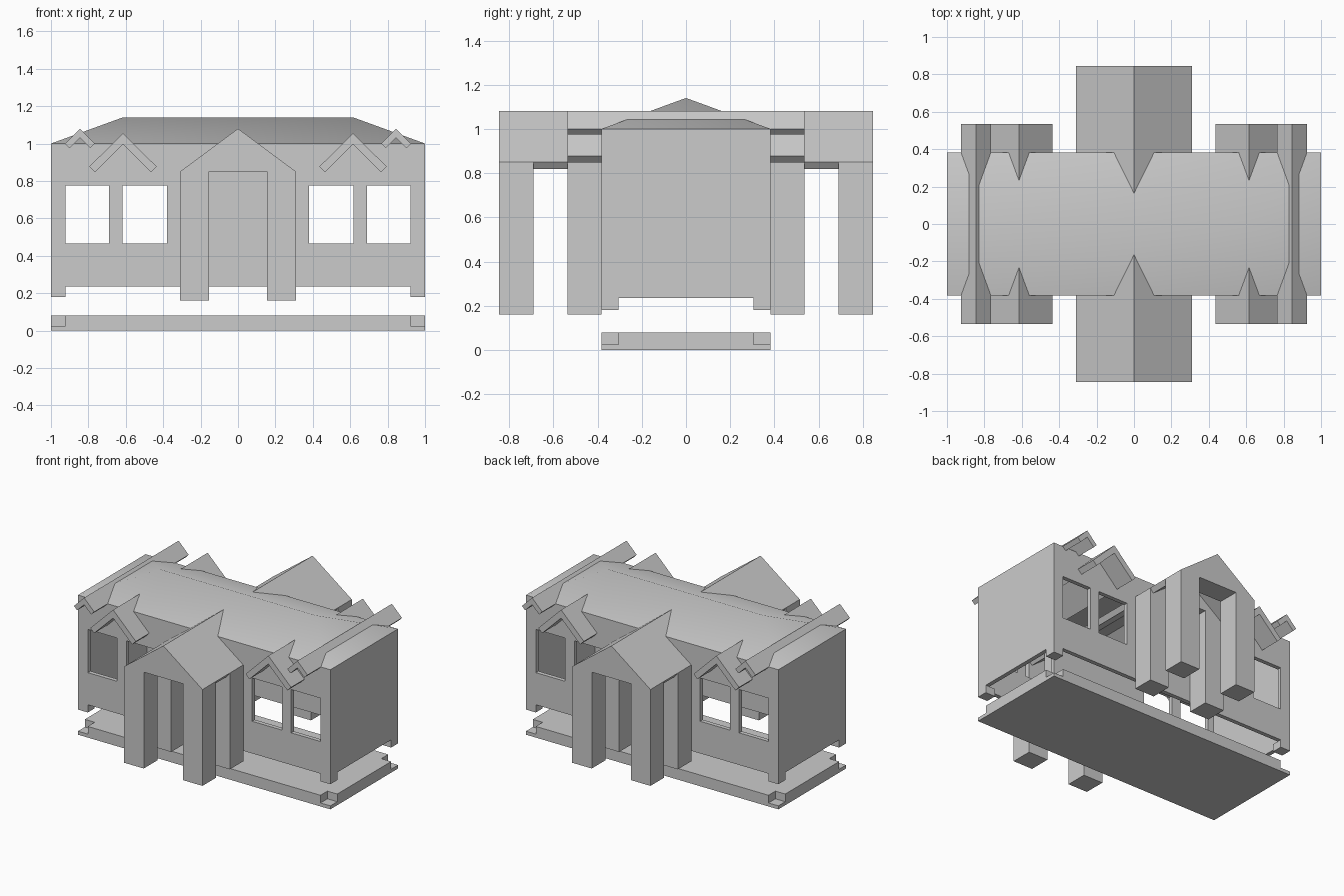
import bpy
import bmesh
from math import hypot
from mathutils import Matrix, Vector

old = bpy.data.objects.get("Cube")
if old:
    bpy.data.objects.remove(old, do_unlink=True)

GREY = (0.6, 0.6, 0.6, 1.0)
plaster = bpy.data.materials.new("plain_grey")
plaster.use_nodes = True
plaster.diffuse_color = GREY
plaster.node_tree.nodes["Principled BSDF"].inputs["Base Color"].default_value = GREY


def add_object(name, bm):
    bmesh.ops.recalc_face_normals(bm, faces=bm.faces)
    mesh = bpy.data.meshes.new(name)
    bm.to_mesh(mesh)
    bm.free()
    mesh.materials.append(plaster)
    obj = bpy.data.objects.new(name, mesh)
    bpy.context.scene.collection.objects.link(obj)
    return obj


def box(name, lo, hi):
    lo, hi = Vector(lo), Vector(hi)
    bm = bmesh.new()
    bmesh.ops.create_cube(bm, size=1)
    bmesh.ops.scale(bm, verts=bm.verts, vec=hi - lo)
    bmesh.ops.translate(bm, verts=bm.verts, vec=(lo + hi) / 2)
    return add_object(name, bm)


def panel(name, loops, y0, y1):
    """Extrude an (x, z) outline along y; further loops are holes."""
    curve = bpy.data.curves.new(name + "_outline", "CURVE")
    curve.dimensions = "2D"
    curve.fill_mode = "BOTH"
    curve.extrude = (y1 - y0) / 2
    for loop in loops:
        spline = curve.splines.new("POLY")
        spline.points.add(len(loop) - 1)
        for point, (x, z) in zip(spline.points, loop):
            point.co = (x, z, 0, 1)
        spline.use_cyclic_u = True
    helper = bpy.data.objects.new(name + "_outline", curve)
    mesh = helper.to_mesh()
    bm = bmesh.new()
    bm.from_mesh(mesh)
    helper.to_mesh_clear()
    bpy.data.objects.remove(helper)
    bpy.data.curves.remove(curve)
    bmesh.ops.remove_doubles(bm, verts=bm.verts, dist=0.0001)
    move = Matrix.Translation((0, (y0 + y1) / 2, 0)) @ Matrix(
        ((1, 0, 0, 0), (0, 0, -1, 0), (0, 1, 0, 0), (0, 0, 0, 1)))
    bmesh.ops.transform(bm, matrix=move, verts=bm.verts)
    for face in bm.faces:
        face.smooth = False
    return add_object(name, bm)


def rect(x0, x1, z0, z1):
    return [(x0, z0), (x1, z0), (x1, z1), (x0, z1)]


def chevron(name, cx, half, apex, eave, thick, reach):
    """Bent roof slab with square-cut ends, running front to back."""
    rise = apex - eave
    length = hypot(half, rise)
    dx, dz = thick * rise / length, thick * half / length
    inner = apex - thick * length / half
    loop = [(cx - half, eave), (cx - half + dx, eave - dz), (cx, inner),
            (cx + half - dx, eave - dz), (cx + half, eave), (cx, apex)]
    return panel(name, [loop], -reach, reach)


W, D, T = 1.0, 0.383, 0.03
FLOOR, EAVE, RIDGE = 0.235, 1.0, 1.14
SIDES = ((-1, "right"), (1, "left"))
ENDS = ((-1, "front"), (1, "back"))

# Base slab with notched corners
box("base_lower", (-W, -D, 0), (W, D, 0.025))
n = 0.078
notched = [(-W, -D + n), (-W + n, -D + n), (-W + n, -D), (W - n, -D),
           (W - n, -D + n), (W, -D + n)]
plan = notched + [(-x, -y) for x, y in notched]
bm = bmesh.new()
bottom = bm.faces.new([bm.verts.new((x, y, 0.025)) for x, y in plan])
top = bmesh.ops.extrude_face_region(bm, geom=[bottom])["geom"]
bmesh.ops.translate(bm, verts=[v for v in top if isinstance(v, bmesh.types.BMVert)],
                    vec=(0, 0, 0.055))
add_object("base_upper", bm)

# Long walls with window openings
outline = rect(-W + 0.001, W - 0.001, FLOOR, EAVE)
windows = [rect(min(s * a, s * b), max(s * a, s * b), 0.465, 0.775)
           for s, _ in SIDES for a, b in ((0.38, 0.617), (0.69, 0.922))]
for s, label in ENDS:
    y0, y1 = sorted((s * D, s * (D - T)))
    panel(label + "_wall", [outline] + windows, y0, y1)

# End walls and corner feet
for s, label in SIDES:
    x0, x1 = sorted((s * W, s * (W - T)))
    box(label + "_end_wall", (x0, -D, FLOOR), (x1, D, EAVE))
    for e, end in ENDS:
        fx = sorted((s * W, s * (W - n)))
        fy = sorted((e * D, e * (D - n)))
        box(f"{end}_{label}_foot", (fx[0], fy[0], 0.18), (fx[1], fy[1], FLOOR))

# Hipped roof
bm = bmesh.new()
a, b, c, d = [bm.verts.new((x, y, EAVE))
              for x, y in ((-W, -D), (W, -D), (W, D), (-W, D))]
p, q = [bm.verts.new((x, 0, RIDGE)) for x in (-0.615, 0.615)]
for corners in ((a, b, q, p), (c, d, p, q), (b, c, q), (d, a, p), (d, c, b, a)):
    bm.faces.new(corners)
roof = add_object("hipped_roof", bm)
bpy.context.view_layer.objects.active = roof
roof.select_set(True)
bpy.ops.object.shade_smooth_by_angle(angle=0.52)
roof.select_set(False)

# Small gable roofs on both sides of the house
for s, label in SIDES:
    chevron(label + "_window_gable", s * 0.615, 0.18, 1.055, 0.877, 0.042, 0.535)
    chevron(label + "_end_gable", s * 0.845, 0.08, 1.08, 1.0, 0.035, 0.535)

# Porches: gabled arches on pillars under a shared roof slab
half, gap, low, head, apex = 0.31, 0.155, 0.16, 0.85, 1.08
arch = [(-half, low), (-gap, low), (-gap, head), (gap, head), (gap, low),
        (half, low), (half, head), (0, apex), (-half, head)]
for s, label in ENDS:
    for near, far, row in ((D, 0.535, "inner"), (0.69, 0.845, "outer")):
        y0, y1 = sorted((s * near, s * far))
        panel(f"{label}_porch_{row}_arch", [arch], y0, y1)
chevron("porch_roof", 0, half, apex, head, 0.04, 0.845)
